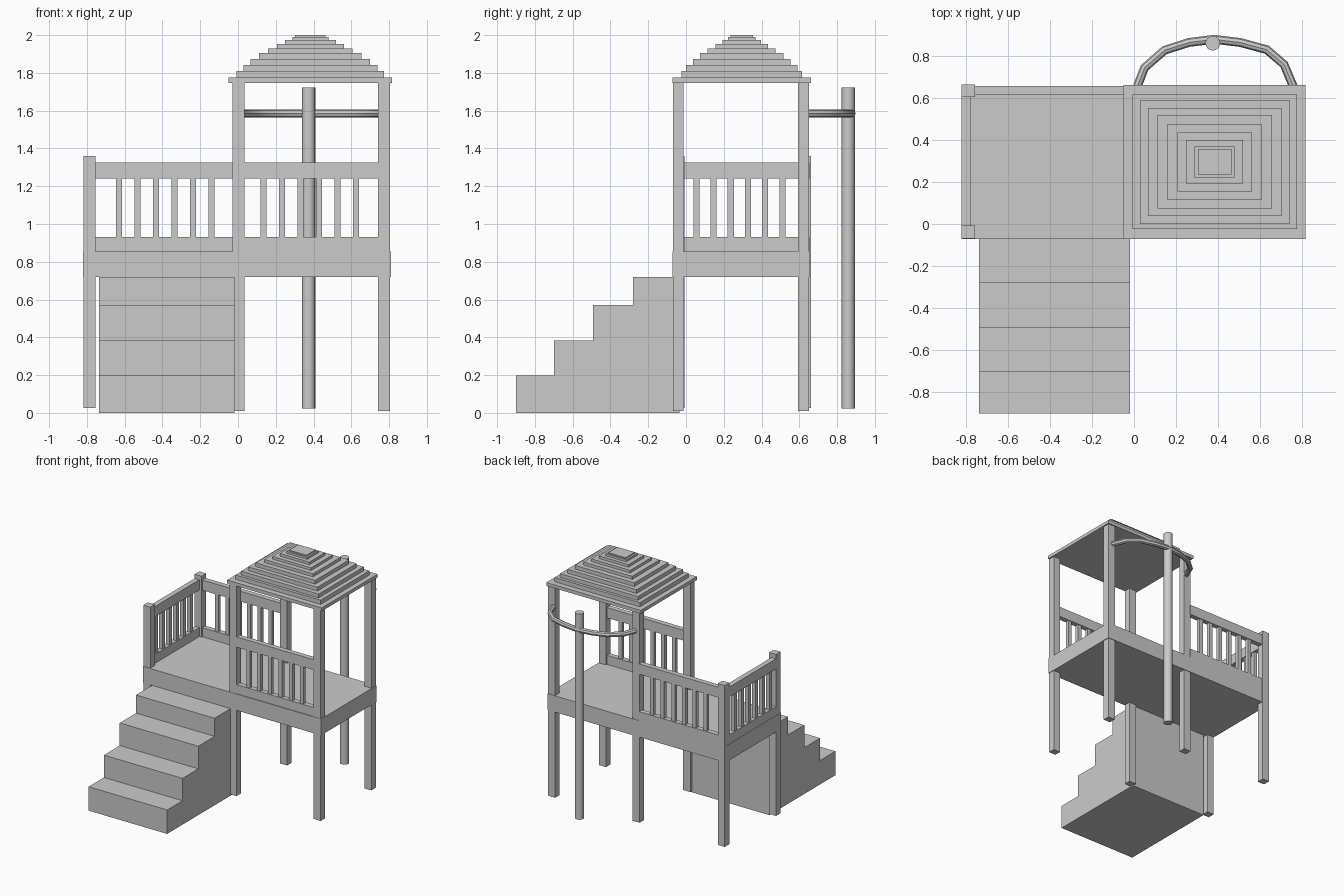
import bpy, bmesh, math

if "Cube" in bpy.data.objects:
    bpy.data.objects.remove(bpy.data.objects["Cube"])


def mesh_object(name, bm):
    bmesh.ops.recalc_face_normals(bm, faces=bm.faces)
    me = bpy.data.meshes.new(name)
    bm.to_mesh(me)
    bm.free()
    ob = bpy.data.objects.new(name, me)
    bpy.context.collection.objects.link(ob)
    return ob


def box(name, x0, x1, y0, y1, z0, z1):
    bm = bmesh.new()
    bmesh.ops.create_cube(bm, size=1)
    for v in bm.verts:
        v.co.x = x1 if v.co.x > 0 else x0
        v.co.y = y1 if v.co.y > 0 else y0
        v.co.z = z1 if v.co.z > 0 else z0
    return mesh_object(name, bm)


# deck
box("deck", -0.82, 0.81, -0.072, 0.655, 0.72, 0.855)

# posts: three pairs, tall ones carry the roof
for side, y0, y1 in (("front", -0.07, -0.013), ("back", 0.592, 0.651)):
    box(f"tower_inner_post_{side}", -0.03, 0.035, y0, y1, 0.01, 1.75)
    box(f"tower_outer_post_{side}", 0.742, 0.805, y0, y1, 0.01, 1.75)
for side, y0, y1 in (("front", -0.068, -0.008), ("back", 0.603, 0.662)):
    box(f"platform_post_{side}", -0.818, -0.755, y0, y1, 0.025, 1.36)


# railings: two rails and six balusters, along x or along y
def railing(name, a0, a1, c, first, step, along_y=False):
    def bar(part, p0, p1, half, z0, z1):
        if along_y:
            box(part, c - half, c + half, p0, p1, z0, z1)
        else:
            box(part, p0, p1, c - half, c + half, z0, z1)
    bar(name + "_top_rail", a0, a1, 0.021, 1.24, 1.325)
    bar(name + "_bottom_rail", a0, a1, 0.021, 0.85, 0.93)
    for i in range(6):
        p = first + i * step
        bar(f"{name}_baluster_{i + 1}", p - 0.016, p + 0.016, 0.015, 0.92, 1.25)


railing("back_railing", -0.76, -0.025, 0.634, -0.63, 0.098)
railing("tower_front_railing", 0.03, 0.745, -0.046, 0.135, 0.098)
railing("left_railing", -0.02, 0.61, -0.797, 0.055, 0.091, along_y=True)

# solid stairs, extruded side profile
profile = [(-0.9, 0), (-0.9, 0.198), (-0.7, 0.198), (-0.7, 0.383), (-0.493, 0.383),
           (-0.493, 0.57), (-0.28, 0.57), (-0.28, 0.72), (-0.035, 0.72), (-0.035, 0)]
bm = bmesh.new()
face = bm.faces.new([bm.verts.new((-0.737, y, z)) for y, z in profile])
ext = bmesh.ops.extrude_face_region(bm, geom=[face])
for v in ext["geom"]:
    if isinstance(v, bmesh.types.BMVert):
        v.co.x = -0.018
mesh_object("stairs", bm)

# stepped roof: half width, half depth, top height of each layer
layers = [(0.432, 0.366, 1.775), (0.39, 0.319, 1.81), (0.355, 0.295, 1.842),
          (0.317, 0.257, 1.874), (0.272, 0.222, 1.905), (0.223, 0.18, 1.93),
          (0.177, 0.14, 1.952), (0.135, 0.103, 1.974), (0.095, 0.073, 1.991),
          (0.08, 0.06, 2.0)]
base = 1.747
for i, (hx, hy, top) in enumerate(layers):
    box(f"roof_layer_{i + 1}", 0.383 - hx, 0.383 + hx, 0.295 - hy, 0.295 + hy, base, top)
    base = top

# sliding pole
bm = bmesh.new()
bmesh.ops.create_cone(bm, cap_ends=True, segments=16, radius1=0.035, radius2=0.035, depth=1.7)
bmesh.ops.translate(bm, verts=bm.verts, vec=(0.374, 0.859, 0.872))
pole = mesh_object("sliding_pole", bm)

# curved bar joining the pole to the tower's back posts
arc = [(0.005, 0.625), (0.05, 0.742), (0.145, 0.825), (0.26, 0.862), (0.38, 0.877),
       (0.505, 0.862), (0.63, 0.828), (0.713, 0.757), (0.768, 0.625)]
cu = bpy.data.curves.new("pole_bar", "CURVE")
cu.dimensions = "3D"
cu.bevel_depth = 0.021
cu.bevel_resolution = 2
cu.use_fill_caps = True
sp = cu.splines.new("POLY")
sp.points.add(len(arc) - 1)
for p, (x, y) in zip(sp.points, arc):
    p.co = (x, y, 1.585, 1)
bar = bpy.data.objects.new("pole_bar", cu)
bpy.context.collection.objects.link(bar)

# smooth round parts
bpy.context.view_layer.objects.active = bar
bar.select_set(True)
bpy.ops.object.convert(target="MESH")
pole.select_set(True)
bpy.ops.object.shade_smooth_by_angle(angle=math.radians(40))
